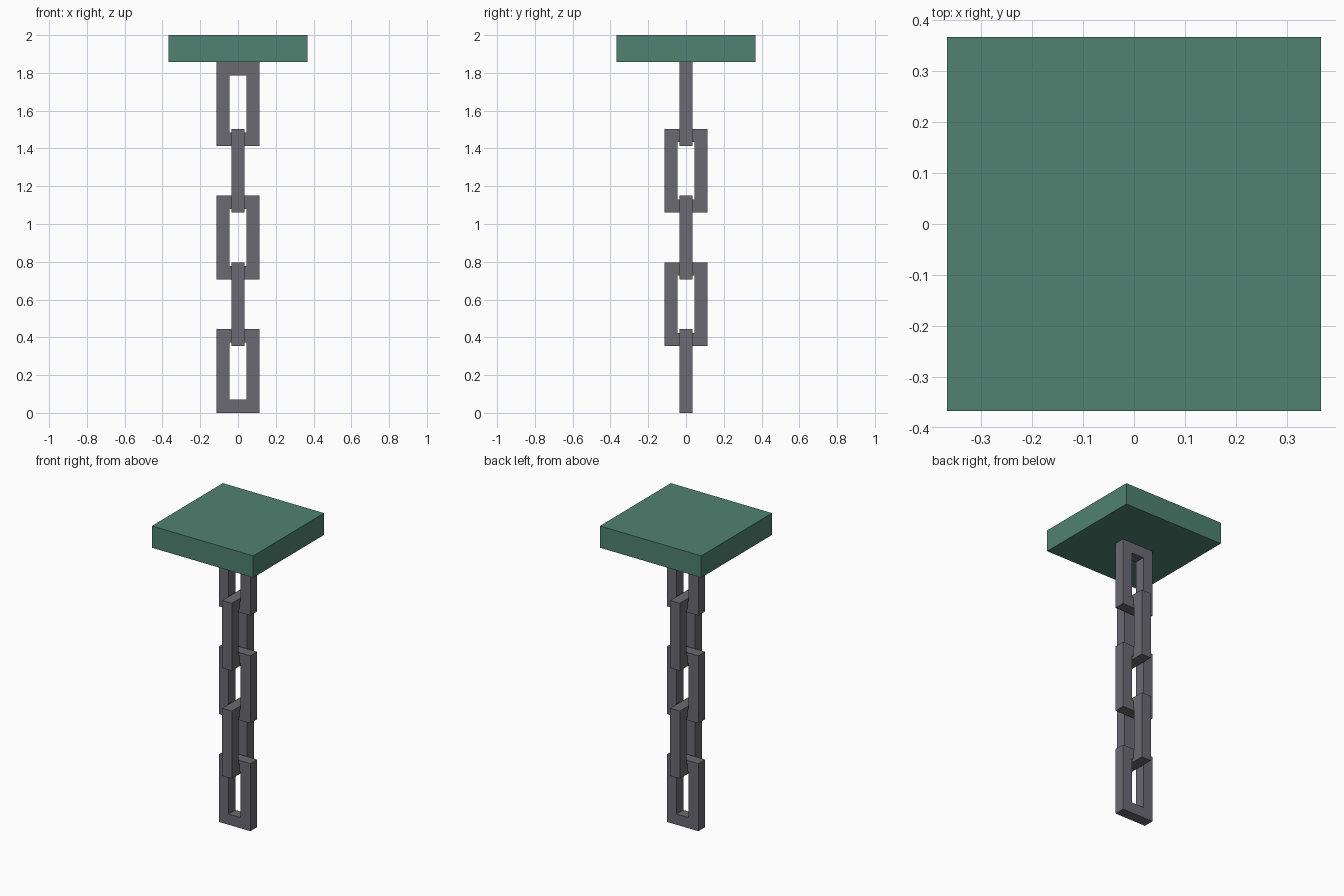
import bpy
import bmesh
import math

if "Cube" in bpy.data.objects:
    bpy.data.objects.remove(bpy.data.objects["Cube"])

LINK_H, LINK_W, LINK_T, BAR = 0.443, 0.228, 0.07, 0.07
PLATE_W, PLATE_H = 0.734, 0.143
LINKS = 5


def material(name, color):
    mat = bpy.data.materials.new(name)
    mat.diffuse_color = (*color, 1.0)
    mat.use_nodes = True
    mat.node_tree.nodes["Principled BSDF"].inputs["Base Color"].default_value = mat.diffuse_color
    return mat


def add_object(name, bm, mat):
    bmesh.ops.recalc_face_normals(bm, faces=bm.faces)
    mesh = bpy.data.meshes.new(name)
    bm.to_mesh(mesh)
    bm.free()
    mesh.materials.append(mat)
    obj = bpy.data.objects.new(name, mesh)
    bpy.context.collection.objects.link(obj)
    return obj


def chain_link(name, z, angle, mat):
    """Rectangular ring in the XZ plane, turned about z."""
    bm = bmesh.new()

    def loop(w, h, y):
        return [bm.verts.new((sx * w / 2, y, sz * h / 2))
                for sx, sz in ((-1, -1), (1, -1), (1, 1), (-1, 1))]

    outer_w, outer_h = LINK_W, LINK_H
    inner_w, inner_h = LINK_W - 2 * BAR, LINK_H - 2 * BAR
    rings = [loop(outer_w, outer_h, -LINK_T / 2), loop(outer_w, outer_h, LINK_T / 2),
             loop(inner_w, inner_h, LINK_T / 2), loop(inner_w, inner_h, -LINK_T / 2)]
    for r in range(4):
        a, b = rings[r], rings[(r + 1) % 4]
        for i in range(4):
            j = (i + 1) % 4
            bm.faces.new((a[i], a[j], b[j], b[i]))
    obj = add_object(name, bm, mat)
    obj.location.z = z
    obj.rotation_euler.z = angle


green = material("muted green", (0.08, 0.225, 0.165))
grey = material("iron grey", (0.147, 0.144, 0.170))

# Ceiling plate
bm = bmesh.new()
bmesh.ops.create_cube(bm, size=1)
bmesh.ops.scale(bm, vec=(PLATE_W, PLATE_W, PLATE_H), verts=bm.verts)
plate = add_object("ceiling_plate", bm, green)
plate.location.z = 2 - PLATE_H / 2

# Interlocking links, alternately turned a quarter
step = (2 - PLATE_H - LINK_H) / (LINKS - 1)
for n in range(LINKS):
    chain_link(f"chain_link_{n + 1}", LINK_H / 2 + n * step, (n % 2) * math.pi / 2, grey)
